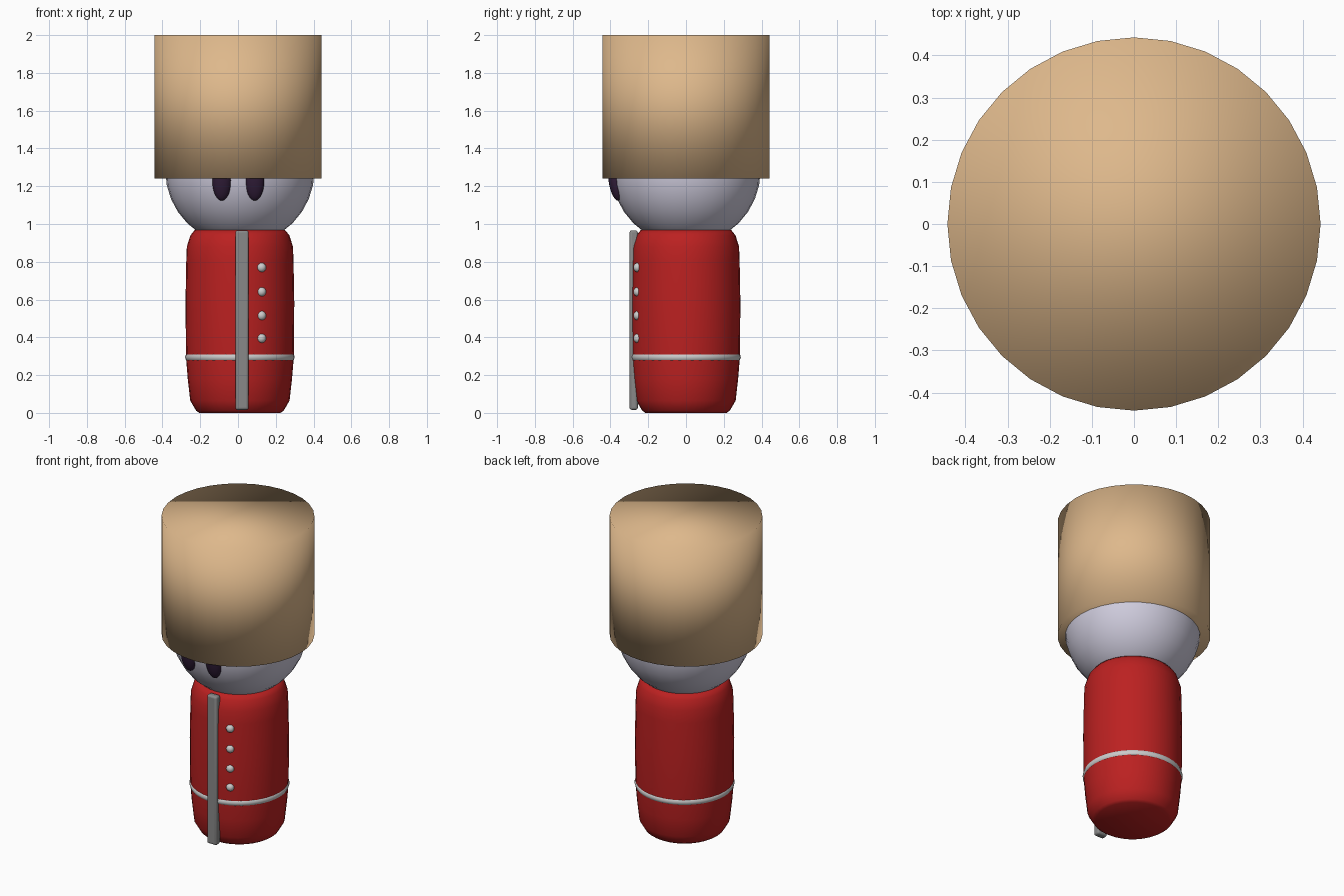
import bpy, bmesh, math

if "Cube" in bpy.data.objects:
    bpy.data.objects.remove(bpy.data.objects["Cube"])

def material(name, rgb):
    m = bpy.data.materials.new(name)
    m.diffuse_color = (*rgb, 1)
    m.use_nodes = True
    m.node_tree.nodes["Principled BSDF"].inputs["Base Color"].default_value = m.diffuse_color
    return m

RED = material("red_cloth", (0.50, 0.015, 0.015))
TAN = material("tan_hat", (0.73, 0.48, 0.26))
PALE = material("pale_skin", (0.62, 0.60, 0.72))
DARK = material("dark_eye", (0.03, 0.012, 0.04))
STEEL = material("grey_trim", (0.25, 0.25, 0.25))
CX = 0.01  # the figure sits slightly right of the hat's axis

def finish(name, mat=None, scale=None, angle=None):
    ob = bpy.context.object
    ob.name = name
    if scale:
        ob.scale = scale
    if mat:
        ob.data.materials.append(mat)
    if angle:
        bpy.ops.object.shade_smooth_by_angle(angle=angle)
    else:
        bpy.ops.object.shade_smooth()
    return ob

def ball(name, loc, scale, mat=None, seg=32, rings=16, rot=(0, 0, 0)):
    bpy.ops.mesh.primitive_uv_sphere_add(segments=seg, ring_count=rings, radius=1,
                                         location=loc, rotation=rot)
    return finish(name, mat, scale)

# Tall hat, smooth across its rims
bpy.ops.mesh.primitive_cylinder_add(vertices=32, radius=0.443, depth=0.76, location=(0, 0, 1.62))
finish("hat", TAN)

# Head and eyes
ball("head", (CX, 0, 1.284), (0.395, 0.395, 0.395), PALE)
for side, x in (("left", -0.086), ("right", 0.089)):
    ball(side + "_eye", (x, -0.375, 1.23), (0.05, 0.035, 0.107), DARK, rot=(0.15, 0, 0))

# Coat: lathed profile of (radius, height), closed at both ends
profile = [(0.215, 0.0), (0.232, 0.012), (0.263, 0.065), (0.276, 0.18), (0.285, 0.29),
           (0.288, 0.58), (0.284, 0.80), (0.281, 0.88), (0.262, 0.94), (0.24, 0.967)]
bm = bmesh.new()
N = 32
rings = [[bm.verts.new((r * math.cos(2 * math.pi * i / N), r * math.sin(2 * math.pi * i / N), z))
          for i in range(N)] for r, z in profile]
for a, b in zip(rings, rings[1:]):
    for i in range(N):
        j = (i + 1) % N
        bm.faces.new((a[i], a[j], b[j], b[i]))
bm.faces.new(rings[0][::-1])
bm.faces.new(rings[-1])
mesh = bpy.data.meshes.new("coat")
bm.to_mesh(mesh)
bm.free()
coat = bpy.data.objects.new("coat", mesh)
bpy.context.collection.objects.link(coat)
coat.location.x = CX
bpy.context.view_layer.objects.active = coat
coat.select_set(True)
finish("coat", RED)
coat.select_set(False)

# Belt
bpy.ops.mesh.primitive_torus_add(major_segments=48, minor_segments=12, major_radius=0.264,
                                 minor_radius=0.026, location=(CX, 0, 0.295))
finish("belt")

# Front strip: rounded bar
bpy.ops.mesh.primitive_cube_add(size=1, location=(0.021, -0.277, 0.491))
strip = finish("front_strip", STEEL, (0.07, 0.044, 0.95))
bpy.ops.object.transform_apply(location=False, rotation=False, scale=True)
bev = strip.modifiers.new("bevel", "BEVEL")
bev.width, bev.segments = 0.012, 3
bpy.ops.object.shade_smooth_by_angle(angle=math.radians(40))

# Buttons
for i, z in enumerate((0.77, 0.641, 0.515, 0.395)):
    ball("button_%d" % (i + 1), (0.124, -0.256, z), (0.025, 0.023, 0.025), seg=12, rings=8)
